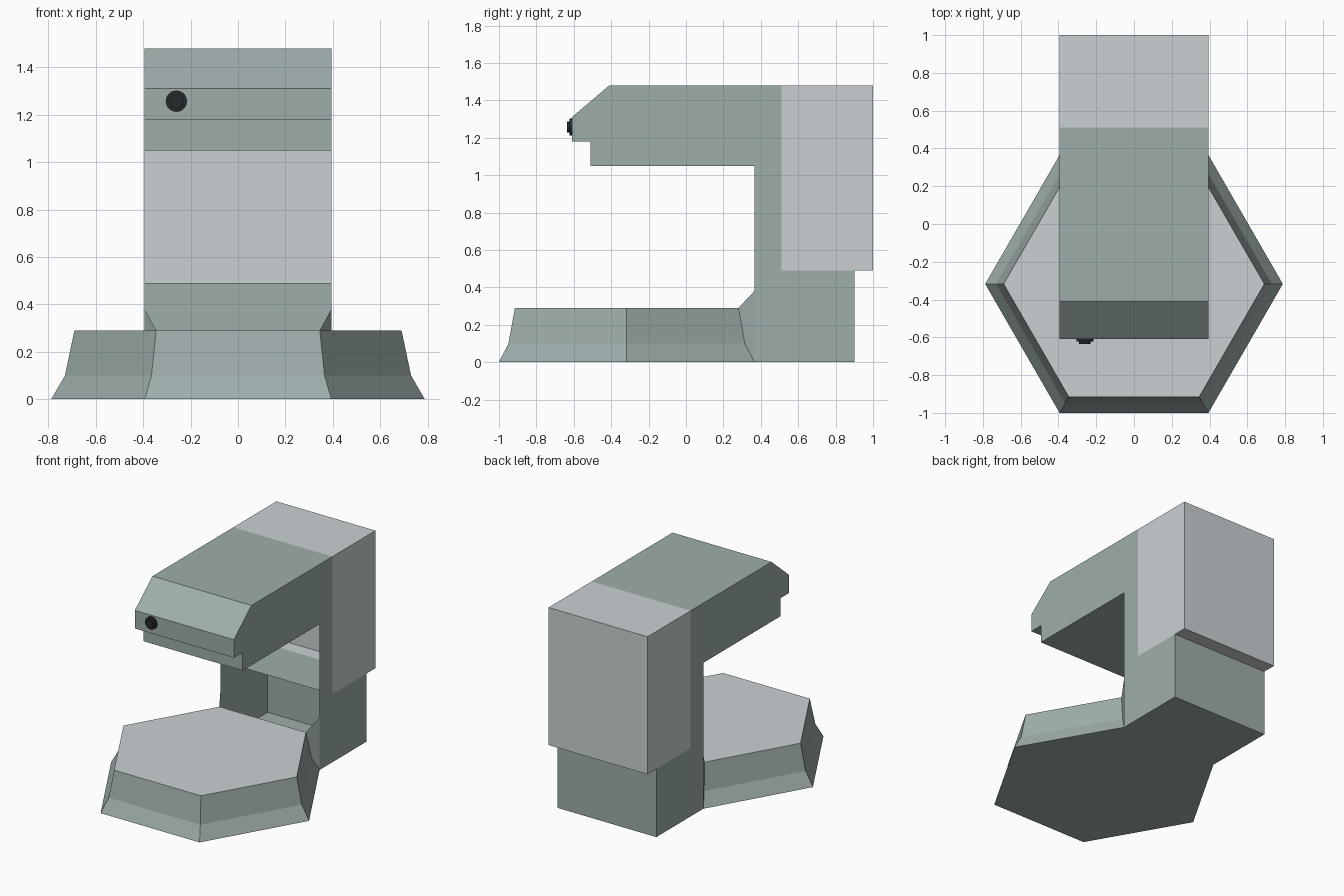
import bpy, bmesh, math
from mathutils import Matrix

if "Cube" in bpy.data.objects:
    bpy.data.objects.remove(bpy.data.objects["Cube"], do_unlink=True)


def material(name, rgb):
    m = bpy.data.materials.new(name)
    m.use_nodes = True
    color = (*rgb, 1)
    m.diffuse_color = color
    m.node_tree.nodes["Principled BSDF"].inputs["Base Color"].default_value = color
    return m


TEAL = material("grey green", (0.34, 0.42, 0.41))
LIGHT = material("light grey", (0.59, 0.64, 0.655))
DARK = material("near black", (0.018, 0.024, 0.026))

HALF = 0.394     # half width of the arm and column
FRONT = 0.365    # open front of the column


def finish(name, bm, *mats):
    bmesh.ops.recalc_face_normals(bm, faces=bm.faces)
    mesh = bpy.data.meshes.new(name)
    bm.to_mesh(mesh)
    bm.free()
    for m in mats:
        mesh.materials.append(m)
    obj = bpy.data.objects.new(name, mesh)
    bpy.context.collection.objects.link(obj)
    return obj


def shell(name, profile, open_edges, mat):
    """Thin-walled extrusion of a (y, z) profile across x, some edges left open."""
    bm = bmesh.new()
    sides = [[bm.verts.new((s * HALF, y, z)) for y, z in profile] for s in (-1, 1)]
    for side in sides:
        bm.faces.new(side)
    a, b = sides
    n = len(profile)
    for i in range(n):
        if i not in open_edges:
            j = (i + 1) % n
            bm.faces.new((a[i], a[j], b[j], b[i]))
    return finish(name, bm, mat)


# Arm and hollow column, open at the front and into the rear housing
shell("arm_and_column", [
    (FRONT, 0), (0.9, 0), (0.9, 0.49), (0.51, 0.49), (0.51, 1.48),
    (-0.41, 1.48), (-0.61, 1.31), (-0.61, 1.18), (-0.51, 1.18),
    (-0.51, 1.05), (FRONT, 1.05)], {3, 10}, TEAL)

# Rear housing, open towards the arm
shell("rear_housing", [
    (0.51, 0.49), (0.9, 0.49), (1, 0.49), (1, 1.48), (0.51, 1.48)], {0, 4}, LIGHT)

# Six-sided base, open at its back where it meets the column
bm = bmesh.new()
rings = []
for r, z in ((2 * HALF, 0), (0.73, 0.1), (0.69, 0.29)):
    rings.append([bm.verts.new((r * math.cos(k * math.pi / 3),
                                FRONT - HALF * math.sqrt(3) + r * math.sin(k * math.pi / 3), z))
                  for k in range(6)])
for low, high in zip(rings, rings[1:]):
    for k in range(6):
        if k != 1:
            j = (k + 1) % 6
            bm.faces.new((low[k], low[j], high[j], high[k]))
bm.faces.new(rings[0])
bm.faces.new(rings[2]).material_index = 1

# Gussets joining the base to the column edges
for k, s in ((1, 1), (2, -1)):
    tip = bm.verts.new((s * HALF, FRONT, 0.38))
    for low, high in zip(rings, rings[1:]):
        bm.faces.new((low[k], high[k], tip))
finish("base", bm, TEAL, LIGHT)

# Stepped round knob on the arm front
for name, radius, tip in (("knob_rim", 0.045, -0.622), ("knob_centre", 0.03, -0.636)):
    bm = bmesh.new()
    depth = -0.6 - tip
    bmesh.ops.create_cone(bm, cap_ends=True, segments=20, radius1=radius, radius2=radius,
                          depth=depth,
                          matrix=Matrix.Translation((-0.26, tip + depth / 2, 1.257))
                          @ Matrix.Rotation(math.pi / 2, 4, "X"))
    finish(name, bm, DARK)
